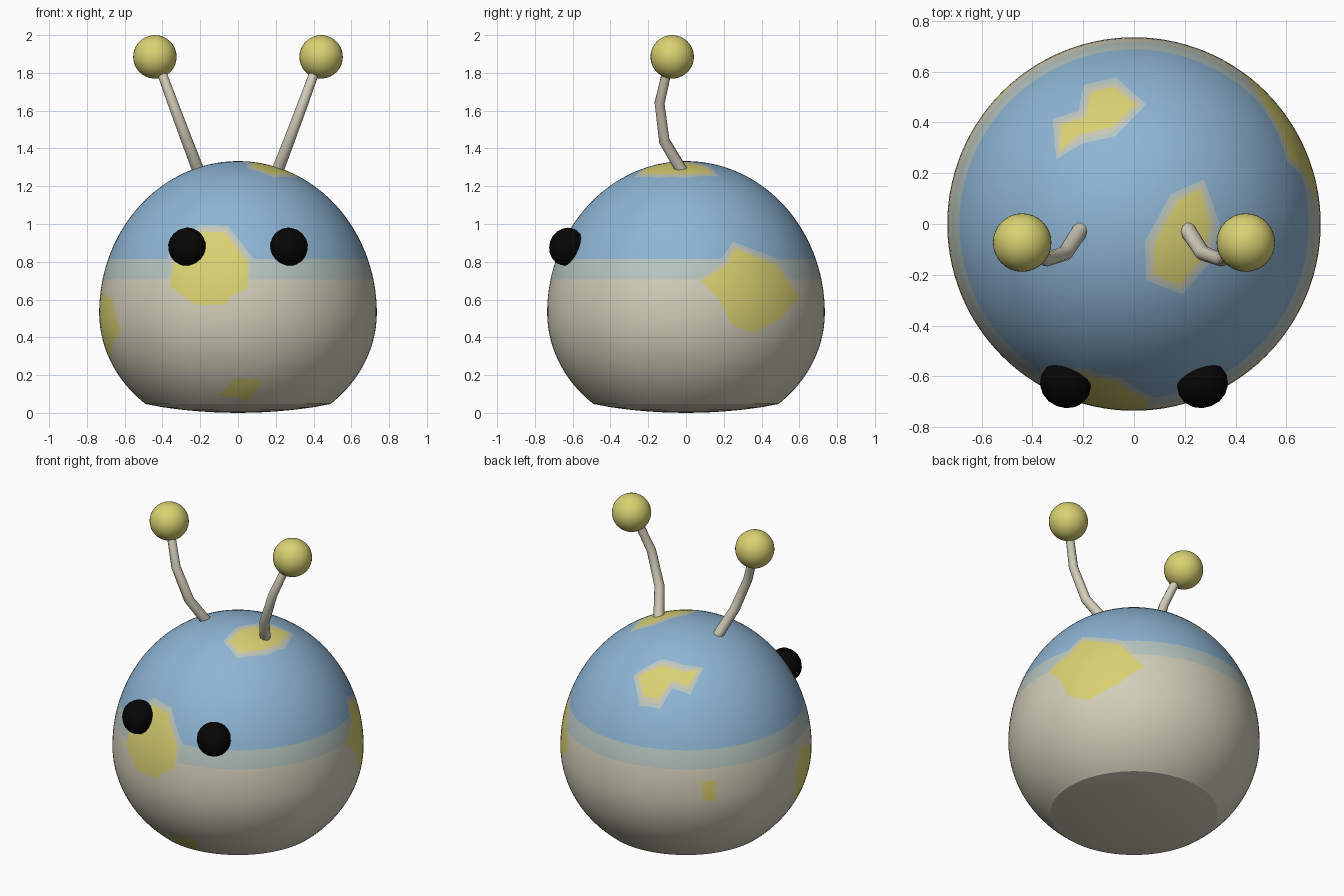
import bpy, bmesh, math
from mathutils import Vector

cube = bpy.data.objects.get("Cube")
if cube:
    bpy.data.objects.remove(cube)


# Materials
def material(name, rgb):
    lin = [((c / 255 + 0.055) / 1.055) ** 2.4 for c in rgb]
    m = bpy.data.materials.new(name)
    m.use_nodes = True
    m.diffuse_color = (*lin, 1)
    bsdf = m.node_tree.nodes["Principled BSDF"]
    bsdf.inputs["Base Color"].default_value = (*lin, 1)
    bsdf.inputs["Roughness"].default_value = 0.8
    return m


cream = material("cream", (211, 206, 186))
blue = material("sky blue", (142, 181, 212))
haze = material("pale blue grey", (183, 198, 193))
yellow = material("soft yellow", (217, 209, 114))
shore = material("pale sand", (202, 199, 178))
black = material("black", (5, 5, 5))
BODY_MATS = [cream, blue, haze, yellow, shore]
CREAM, BLUE, HAZE, YELLOW, SHORE = range(5)

# Body dimensions: two half ellipsoids with a nearly flat base
R, MID, UP, DOWN = 0.735, 0.53, 0.803, 0.648
RIM_R, RIM_Z = 0.49, 0.045
BAND_LOW, BAND_HIGH = 0.705, 0.815
X, Y, Z = Vector((1, 0, 0)), Vector((0, 1, 0)), Vector((0, 0, 1))
BACK_RIGHT = Vector((-1, 1, 0)).normalized()
BACK_SIDE = Vector((-1, -1, 0)).normalized()


def offset(poly, d):
    """Grow a closed outline outwards by d."""
    n = len(poly)
    pts = [Vector(p) for p in poly]
    area = sum(pts[i - 1].x * pts[i].y - pts[i].x * pts[i - 1].y for i in range(n))
    sign = 1 if area > 0 else -1
    out = []
    for i in range(n):
        e1 = (pts[i] - pts[i - 1]).normalized()
        e2 = (pts[(i + 1) % n] - pts[i]).normalized()
        normal = Vector((e1.y + e2.y, -e1.x - e2.x)).normalized() * sign
        out.append(pts[i] + normal * d)
    return out


def inside(p, poly):
    hit = False
    for i in range(len(poly)):
        a, b = poly[i - 1], poly[i]
        if (a.y > p.y) != (b.y > p.y) and p.x < a.x + (p.y - a.y) * (b.x - a.x) / (b.y - a.y):
            hit = not hit
    return hit


def near(p, a, b, reach):
    e = b - a
    t = max(0, min(1, (p - a).dot(e) / e.length_squared))
    return (p - a - e * t).length < reach


def facing(bm, n, u, w):
    """Faces above the base on the side facing n, with their centres on axes u and w."""
    for f in bm.faces[:]:
        c = f.calc_center_median()
        if c.z > RIM_Z and (c - Z * MID).dot(n) > 0:
            yield f, c.z, Vector((c.dot(u), c.dot(w)))


def bisect(bm, faces, co, normal):
    geom = set(faces)
    for f in faces:
        geom.update(f.edges)
        geom.update(f.verts)
    bmesh.ops.bisect_plane(bm, geom=list(geom), dist=1e-4, plane_co=co, plane_no=normal)


def cut_outline(bm, poly, n, u, w):
    """Cut the surface along each outline edge, only close to that edge."""
    for i in range(len(poly)):
        a, b = poly[i - 1], poly[i]
        faces = [f for f, z, p in facing(bm, n, u, w) if near(p, a, b, 0.05)]
        edge = u * (b.x - a.x) + w * (b.y - a.y)
        bisect(bm, faces, u * a.x + w * a.y, n.cross(edge).normalized())


def paint_patch(bm, n, u, w, outline, has_shore=False):
    """Inset a yellow patch facing n, drawn on axes u and w, with pale rims on the blue."""
    rings = [(HAZE, 0.038), (SHORE, 0.02)] if has_shore else []
    for mat, grow in rings + [(YELLOW, 0)]:
        poly = offset(outline, grow)
        cut_outline(bm, poly, n, u, w)
        for f, z, p in facing(bm, n, u, w):
            if (mat == YELLOW or z > BAND_LOW) and inside(p, poly):
                f.material_index = mat


def link(name, mesh, mats):
    ob = bpy.data.objects.new(name, mesh)
    bpy.context.collection.objects.link(ob)
    for m in mats:
        mesh.materials.append(m)
    return ob


def build_body():
    # Half profile, spun around z
    bm = bmesh.new()
    profile = [(RIM_R * k / 5, RIM_Z * (k / 5) ** 2) for k in range(5)]
    start, steps = -math.acos(RIM_R / R), 44
    for k in range(steps + 1):
        t = start + (math.pi / 2 - start) * k / steps
        profile.append((R * math.cos(t), MID + (UP if t > 0 else DOWN) * math.sin(t)))
    verts = [bm.verts.new((r, 0, z)) for r, z in profile]
    edges = [bm.edges.new(pair) for pair in zip(verts, verts[1:])]
    bmesh.ops.spin(bm, geom=verts + edges, cent=(0, 0, 0), axis=Z, angle=math.tau, steps=112)
    bmesh.ops.remove_doubles(bm, verts=bm.verts[:], dist=1e-4)
    bmesh.ops.recalc_face_normals(bm, faces=bm.faces[:])

    # Colour bands by height
    for z in (BAND_LOW, BAND_HIGH):
        bisect(bm, bm.faces[:], Z * z, Z)
    for f in bm.faces:
        z = f.calc_center_median().z
        f.smooth = True
        f.material_index = BLUE if z > BAND_HIGH else HAZE if z > BAND_LOW else CREAM

    # Front and left side patches
    paint_patch(bm, -Y, X, Z, [(-.19, .96), (-.07, .955), (.05, .8), (.05, .66), (-.04, .615),
                               (-.06, .575), (-.22, .57), (-.36, .67), (-.33, .84)], True)
    paint_patch(bm, X, Y, Z, [(.08, .7), (.21, .78), (.26, .87), (.48, .78), (.6, .615),
                              (.5, .5), (.35, .42), (.24, .47), (.17, .61)], True)
    # Two patches on top
    paint_patch(bm, Z, X, Y, [(-.29, .29), (-.29, .39), (-.19, .42), (-.17, .52), (-.08, .54),
                              (.01, .47), (-.09, .38), (-.22, .35)], True)
    paint_patch(bm, Z, X, Y, [(.17, .09), (.26, .14), (.3, 0), (.27, -.13), (.18, -.24),
                              (.08, -.2), (.08, -.08)], True)
    # Right side, low front and small back patches
    paint_patch(bm, -X, Y, Z, [(-.14, .64), (-.31, .6), (-.38, .44), (-.14, .28), (-.07, .5)])
    paint_patch(bm, -Y, X, Z, [(-.1, .095), (-.02, .18), (.13, .175), (.06, .065)])
    paint_patch(bm, BACK_RIGHT, BACK_SIDE, Z, [(-.04, .63), (.05, .63), (.05, .5), (-.03, .51)])

    # Settle the cut vertices on the curved surface and keep the base rim sharp
    for v in bm.verts:
        if v.co.z > RIM_Z + 0.001:
            p = v.co - Z * MID
            h = UP if p.z > 0 else DOWN
            v.co = Z * MID + p / math.sqrt((p.x ** 2 + p.y ** 2) / R ** 2 + (p.z / h) ** 2)
    for e in bm.edges:
        if all(abs(v.co.z - RIM_Z) < 0.004 for v in e.verts):
            e.smooth = False
    mesh = bpy.data.meshes.new("body")
    bm.to_mesh(mesh)
    bm.free()
    link("body", mesh, BODY_MATS)


def ball(name, loc, scale, mat, segments, rings):
    bm = bmesh.new()
    bmesh.ops.create_uvsphere(bm, u_segments=segments, v_segments=rings, radius=1)
    for f in bm.faces:
        f.smooth = True
    mesh = bpy.data.meshes.new(name)
    bm.to_mesh(mesh)
    bm.free()
    ob = link(name, mesh, [mat])
    ob.location, ob.scale = loc, scale
    return ob


def stalk(name, side):
    """Bent, tapering tube."""
    cu = bpy.data.curves.new(name, "CURVE")
    cu.dimensions = "3D"
    cu.bevel_depth, cu.bevel_resolution, cu.use_fill_caps = 0.032, 3, True
    path = [(.205, -.015, 1.27), (.27, -.115, 1.44), (.345, -.14, 1.64), (.4, -.105, 1.79), (.43, -.08, 1.87)]
    sp = cu.splines.new("POLY")
    sp.points.add(len(path) - 1)
    for i, (p, (x, y, z)) in enumerate(zip(sp.points, path)):
        p.co = (side * x, y, z, 1)
        p.radius = 1 - 0.07 * i
    temp = bpy.data.objects.new(name + "_path", cu)
    bpy.context.collection.objects.link(temp)
    dg = bpy.context.evaluated_depsgraph_get()
    mesh = bpy.data.meshes.new_from_object(temp.evaluated_get(dg))
    bpy.data.objects.remove(temp)
    for p in mesh.polygons:
        p.use_smooth = len(p.vertices) == 4
    link(name, mesh, [cream])


build_body()
for label, side in (("left", 1), ("right", -1)):
    eye = ball(label + "_eye", (side * .27, -.632, .88), (.102, .09, .102), black, 16, 10)
    eye.rotation_euler = (math.radians(-20), 0, math.radians(side * 22))
    stalk(label + "_antenna_stalk", side)
    ball(label + "_antenna_ball", (side * .44, -.073, 1.885), (.115, .115, .115), yellow, 32, 20)
